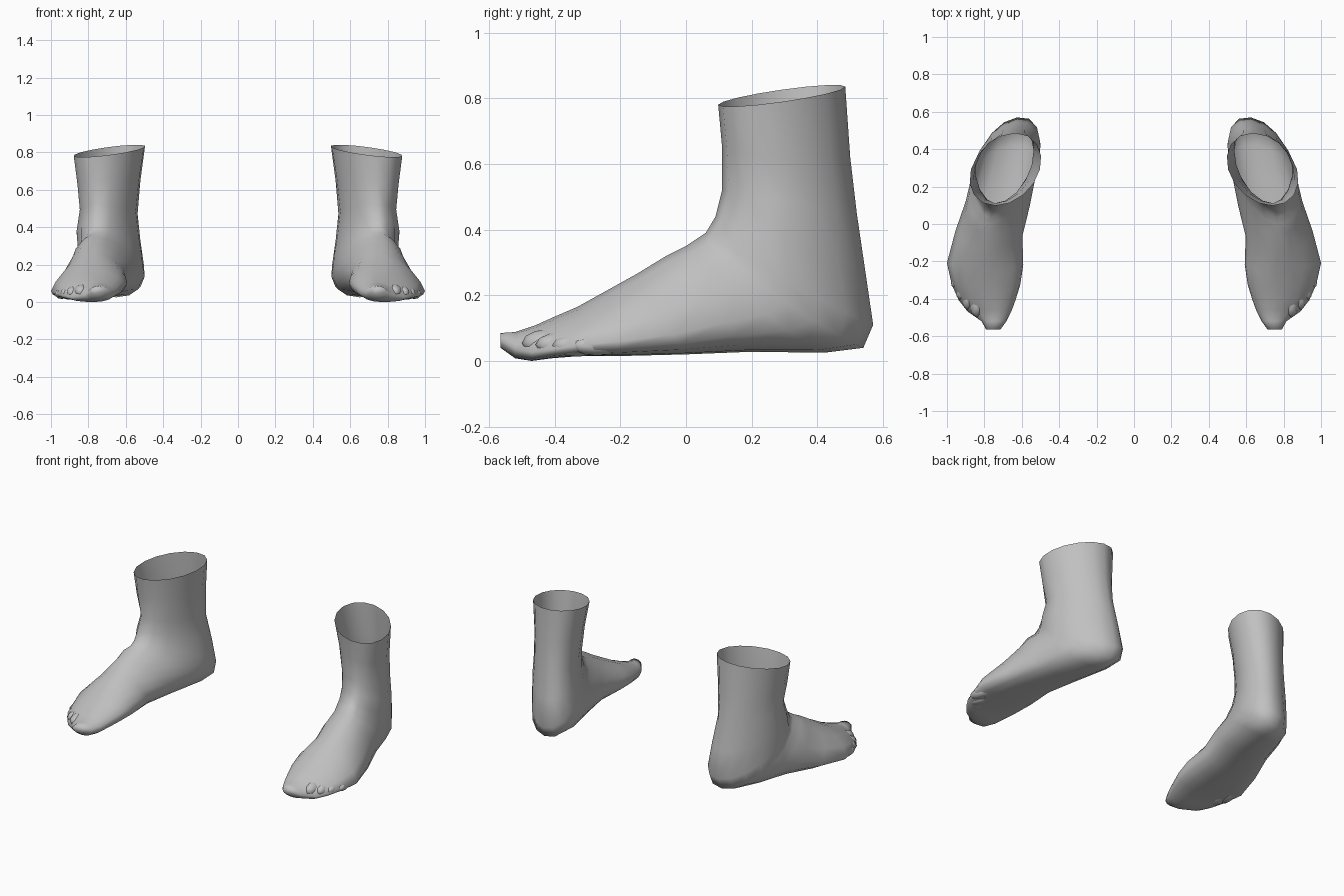
import bpy, bmesh, math
from mathutils import Vector, Matrix

if "Cube" in bpy.data.objects:
    bpy.data.objects.remove(bpy.data.objects["Cube"])

skin = bpy.data.materials.new("grey_skin")
skin.diffuse_color = (0.53, 0.53, 0.53, 1)
skin.use_nodes = True
skin.node_tree.nodes["Principled BSDF"].inputs["Base Color"].default_value = skin.diffuse_color
SEG = 16

# Each ring: instep point x, y, z / heel-or-sole point x, y, z /
# inner x, outer x / flatness of the sole (0 = round, 1 = flat)
RINGS = [
    (.74, .098, .78, .635, .485, .835, .503, .872, 0),
    (.745, .11, .65, .64, .50, .62, .53, .85, 0),
    (.745, .11, .52, .635, .52, .45, .547, .845, 0),
    (.75, .09, .44, .63, .545, .28, .533, .862, .05),
    (.76, .06, .39, .625, .57, .11, .515, .852, .1),
    (.765, .03, .37, .635, .54, .04, .51, .855, .3),
    (.77, .00, .35, .65, .42, .025, .525, .87, .5),
    (.77, -.06, .32, .70, .20, .028, .56, .90, .7),
    (.77, -.15, .265, .76, .0, .02, .597, .955, .9),
    (.76, -.24, .215, .79, -.20, .015, .592, 1.0, 1),
    (.75, -.33, .165, .79, -.32, .015, .608, .975, 1),
    (.75, -.40, .135, .78, -.41, .008, .633, .937, 1),
    (.74, -.46, .108, .77, -.47, .0, .655, .89, .9),
    (.74, -.52, .088, .75, -.52, .008, .682, .815, .5),
    (.75, -.565, .085, .75, -.565, .04, .715, .79, 0),
]


def ring_points(index, row):
    top, low = Vector(row[0:3]), Vector(row[3:6])
    inner, outer, flat = row[6:]
    points = []
    for i in range(SEG):
        a = math.tau * i / SEG
        c, s = math.cos(a), math.sin(a)
        outside = s >= 0
        widest = .5 + flat * (.28 if outside else .08)
        e = 1 + .15 * flat if c > 0 else 1 - (.22 if outside else .1) * flat
        if 2 <= index <= 5 and outside and c > 0:
            e = 1.3                        # hollow between ankle and instep
        along, across = abs(c) ** e, abs(s) ** e
        t = widest - along * widest if c > 0 else widest + along * (1 - widest)
        p = top.lerp(low, t)
        mid = top.lerp(low, widest).x
        shift = across * ((outer if outside else inner) - mid)
        p.x += shift
        if index < 2:                      # cuff slopes up to the inner side
            p.z -= .1 * shift
        if 3 <= index <= 6:                # heel leans to the inner side
            p.y -= (.12 if outside else .17) * shift
        points.append(p)
    return points


def finish(name, bm):
    bmesh.ops.recalc_face_normals(bm, faces=bm.faces)
    mesh = bpy.data.meshes.new(name)
    bm.to_mesh(mesh)
    bm.free()
    mesh.materials.append(skin)
    mesh.shade_smooth()
    obj = bpy.data.objects.new(name, mesh)
    bpy.context.collection.objects.link(obj)
    obj.modifiers.new("other_side", 'MIRROR').use_axis[0] = True


# Ankle, heel and foot: one loft turning from the open cuff to the toe tip
bm = bmesh.new()
loops = [[bm.verts.new(p) for p in ring_points(i, r)] for i, r in enumerate(RINGS)]
for a, b in zip(loops, loops[1:]):
    for i in range(SEG):
        j = (i + 1) % SEG
        bm.faces.new((a[i], a[j], b[j], b[i]))
bm.faces.new(loops[-1])
finish("foot", bm)

# Toes: shallow bumps along the front edge (x, y, z, half sizes, turn)
TOES = {
    "second_toe": (.835, -.415, .055, .042, .085, .042, 6),
    "third_toe": (.878, -.375, .05, .038, .085, .038, 12),
    "fourth_toe": (.91, -.33, .047, .036, .08, .034, 16),
    "little_toe": (.942, -.27, .046, .036, .08, .03, 12),
}
for name, (x, y, z, sx, sy, sz, turn) in TOES.items():
    bm = bmesh.new()
    place = (Matrix.Translation((x, y, z))
             @ Matrix.Rotation(math.radians(turn), 4, 'Z')
             @ Matrix.Diagonal((sx, sy, sz, 1)))
    bmesh.ops.create_uvsphere(bm, u_segments=10, v_segments=6, radius=1, matrix=place)
    finish(name, bm)
